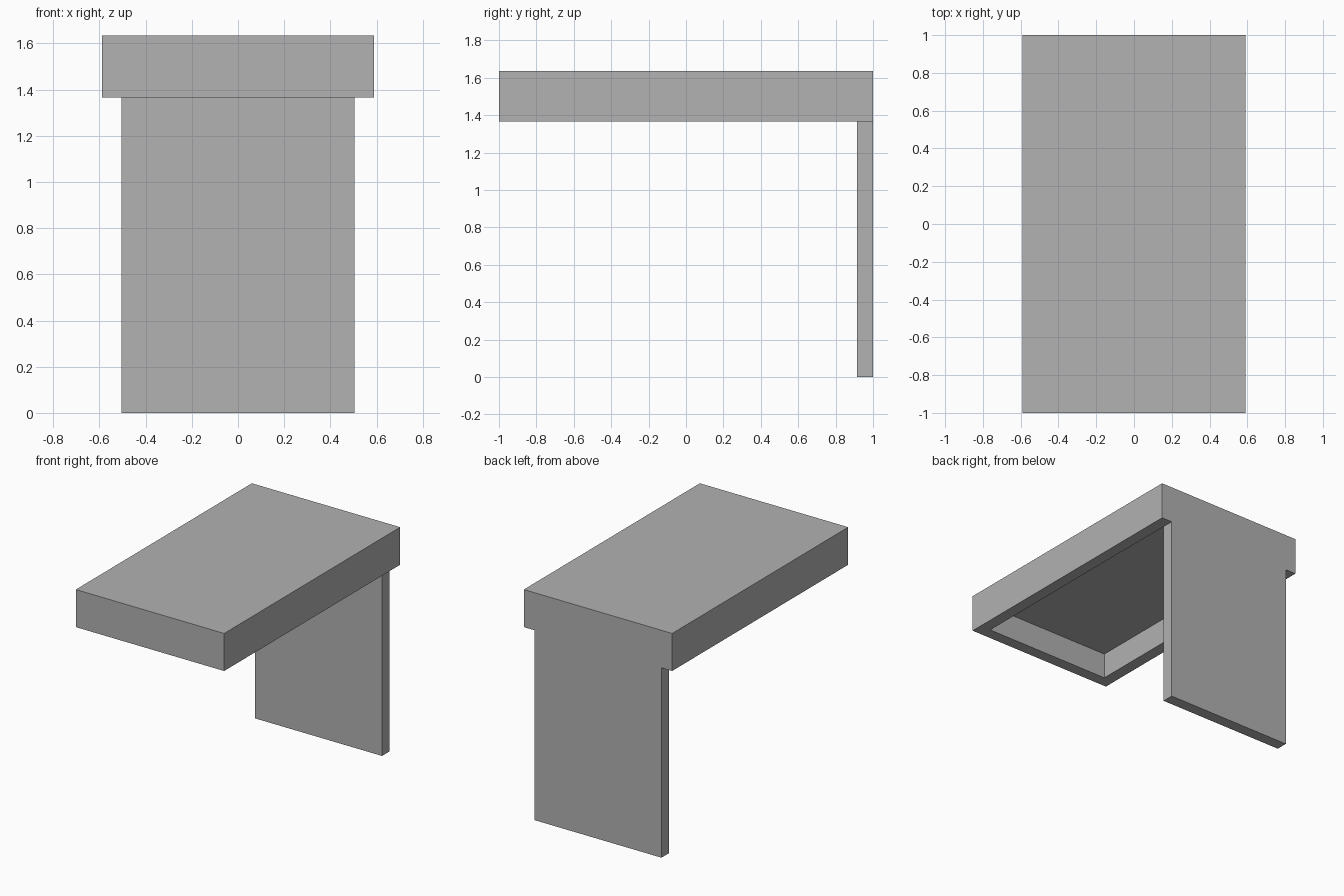
import bpy, bmesh

if "Cube" in bpy.data.objects:
    bpy.data.objects.remove(bpy.data.objects["Cube"])

W, L = 0.59, 1.0            # half width, half length of the top
Z0, Z1 = 1.365, 1.635       # underside and top of the rim
T = 0.085                   # board thickness

grey = bpy.data.materials.new("plain grey")
grey.diffuse_color = (0.445, 0.445, 0.445, 1)
grey.use_nodes = True
grey.node_tree.nodes["Principled BSDF"].inputs["Base Color"].default_value = grey.diffuse_color


def box(name, lo, hi):
    """Axis-aligned box between two corners."""
    bm = bmesh.new()
    bmesh.ops.create_cube(bm, size=1)
    for v in bm.verts:
        v.co = [lo[i] + (v.co[i] + 0.5) * (hi[i] - lo[i]) for i in range(3)]
    mesh = bpy.data.meshes.new(name)
    bm.to_mesh(mesh)
    bm.free()
    mesh.materials.append(grey)
    ob = bpy.data.objects.new(name, mesh)
    bpy.context.collection.objects.link(ob)
    return ob


def combine(target, tool, operation):
    """Apply a boolean and discard the tool."""
    mod = target.modifiers.new(operation, 'BOOLEAN')
    mod.operation, mod.solver, mod.object = operation, 'EXACT', tool
    bpy.context.view_layer.objects.active = target
    bpy.ops.object.modifier_apply(modifier=mod.name)
    bpy.data.objects.remove(tool)


# Top board with a rim hanging down all round
table = box("table", (-W, -L, Z0), (W, L, Z1))
hollow = box("hollow", (-W + T, -L + T, Z0 - 0.1), (W - T, L - T, Z1 - T))
combine(table, hollow, 'DIFFERENCE')

# Single back panel leg, flush with the back of the rim
leg = box("back_leg", (-W + T, L - T, 0), (W - T, L, Z0 + 0.1))
combine(table, leg, 'UNION')
